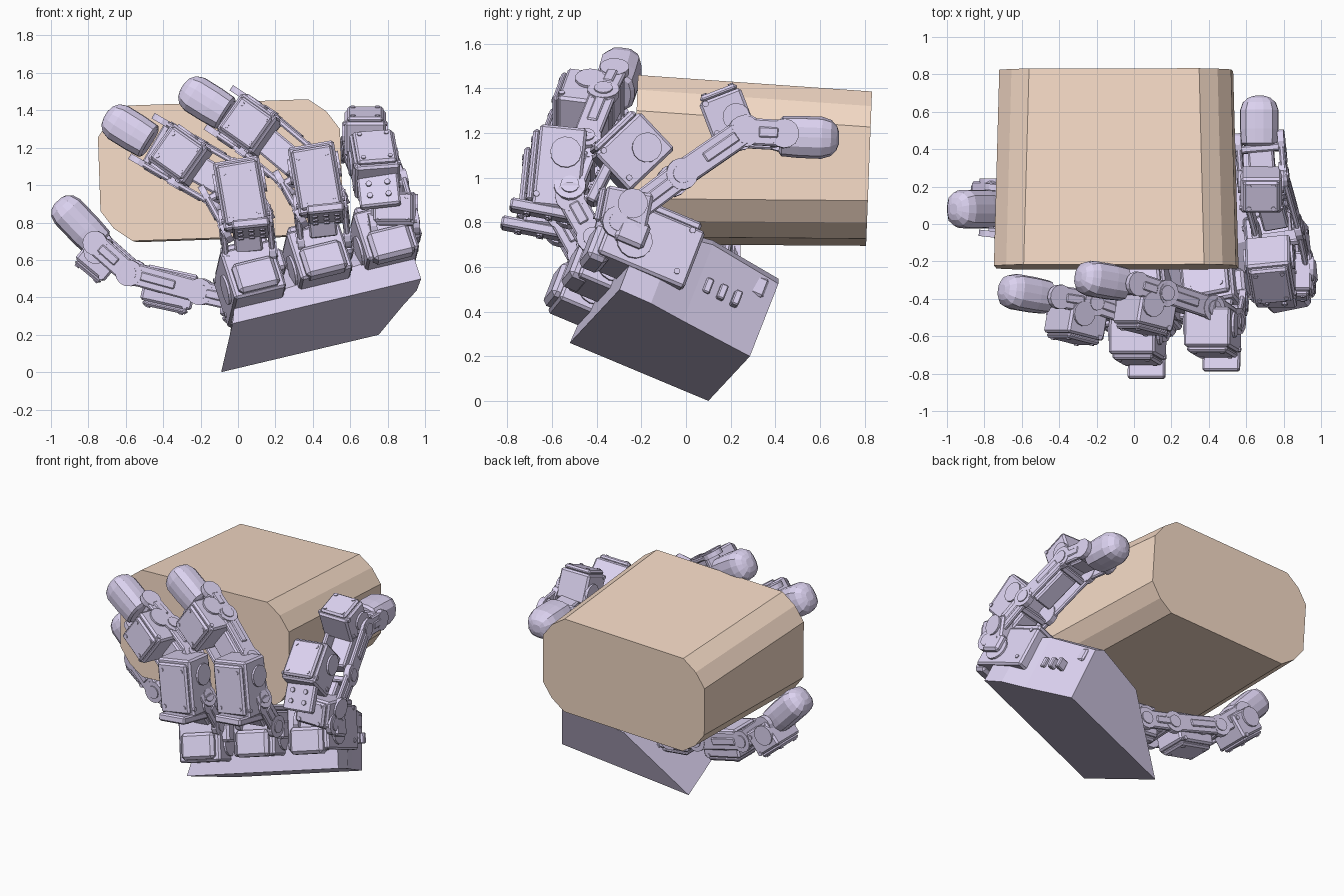
import bpy, bmesh
from math import pi, sin, cos, radians
from mathutils import Matrix, Vector as V

if "Cube" in bpy.data.objects:
    bpy.data.objects.remove(bpy.data.objects["Cube"])


def material(name, col):
    m = bpy.data.materials.new(name)
    m.diffuse_color = (*col, 1)
    m.use_nodes = True
    m.node_tree.nodes["Principled BSDF"].inputs["Base Color"].default_value = m.diffuse_color
    return m


LILAC = material("lilac_plastic", (0.72, 0.65, 0.88))
TAN = material("tan_card", (0.92, 0.71, 0.57))


def finish(name, bm, mat):
    bmesh.ops.recalc_face_normals(bm, faces=bm.faces)
    me = bpy.data.meshes.new(name)
    bm.to_mesh(me)
    bm.free()
    me.materials.append(mat)
    ob = bpy.data.objects.new(name, me)
    bpy.context.collection.objects.link(ob)
    return ob


def frame(pos, d, out):
    """local z runs along the link, local y points outward, x is the hinge axis"""
    z = V(d).normalized()
    o = V(out)
    y = (o - z * o.dot(z)).normalized()
    x = y.cross(z)
    return Matrix.Translation(V(pos)) @ Matrix((x, y, z)).transposed().to_4x4()


def block(bm, M, c, s, bev=0.015):
    m = M @ Matrix.Translation(V(c)) @ Matrix.Diagonal((*s, 1))
    vs = bmesh.ops.create_cube(bm, size=1, matrix=m)["verts"]
    if bev:
        es = list({e for v in vs for e in v.link_edges})
        bmesh.ops.bevel(bm, geom=es, offset=bev, segments=1, affect='EDGES')


def disc(bm, M, c, r, h, axis='X', n=14):
    rot = {'X': Matrix.Rotation(pi / 2, 4, 'Y'), 'Y': Matrix.Rotation(pi / 2, 4, 'X'),
           'Z': Matrix.Identity(4)}[axis]
    bmesh.ops.create_cone(bm, cap_ends=True, segments=n, radius1=r, radius2=r, depth=h,
                          matrix=M @ Matrix.Translation(V(c)) @ rot)


def loft(bm, rings):
    rows = [[bm.verts.new(p) for p in ring] for ring in rings]
    n = len(rows[0])
    for a, b in zip(rows, rows[1:]):
        for i in range(n):
            bm.faces.new((a[i], a[(i + 1) % n], b[(i + 1) % n], b[i]))
    bm.faces.new(rows[0][::-1])
    bm.faces.new(rows[-1])


def servo(bm, pos, d, out, s):
    """motor case with a stepped lid, horn discs and screw heads"""
    M = frame(pos, d, out)
    w, h, l = s
    block(bm, M, (0, -h * .06, 0), (w, h * .88, l), 0.012)
    block(bm, M, (0, h * .43, 0), (w * .88, h * .14, l * .88), 0.012)
    for sx in (-1, 1):
        disc(bm, M, (sx * w * .5, -h * .15, l * .18), w * .28, 0.026)
        for sy in (-1, 1):
            disc(bm, M, (sx * w * .5, sy * h * .32, -l * .36), 0.014, 0.014, 'X', 8)
            disc(bm, M, (sx * w * .3, h * .5, sy * l * .32), 0.013, 0.012, 'Y', 8)


def yoke(bm, p, q, out, w=0.25, depth=0.12):
    """U bracket: two side arms with hinge discs and a cross web"""
    p, q = V(p), V(q)
    l = (q - p).length
    M = frame(p, q - p, out)
    for sx in (-1, 1):
        x = sx * w / 2
        block(bm, M, (x, 0, l / 2), (0.03, depth, l), 0.008)
        block(bm, M, (x * 1.1, 0, l * .6), (0.02, depth * .4, l * .5), 0.006)
        disc(bm, M, (x, 0, 0), depth * .6, 0.036)
        disc(bm, M, (x * 1.08, 0, 0), depth * .35, 0.03)
        disc(bm, M, (x, 0, l), depth * .55, 0.034)
    block(bm, M, (0, 0, l * .85), (w, depth * .85, 0.04), 0.008)
    block(bm, M, (0, 0, l * .45), (w * .6, depth * .7, l * .7), 0.01)


def fingertip(bm, p, q, out, r=0.103):
    """rounded pad with a squarish cross-section"""
    p, q = V(p), V(q)
    l = (q - p).length
    M = frame(p, q - p, out)
    rings = []
    prof = [(-.12, .78), (0, .95), (l / r * .3, 1), (l / r - .75, 1),
            (l / r - .35, .86), (l / r - .1, .58), (l / r, .28)]
    for t, k in prof:
        ring = []
        for i in range(14):
            a = 2 * pi * i / 14
            c, s = cos(a), sin(a)
            f = 1 / (abs(c) ** 3 + abs(s) ** 3) ** (1 / 3)
            ring.append(M @ V((c * f * r * k, s * f * r * k * .92, t * r)))
        rings.append(ring)
    loft(bm, rings)


# Carton: long edges chamfered, slightly larger toward the front
bm = bmesh.new()
bmesh.ops.create_cube(bm, size=1)
for v in bm.verts:
    wide, high = (1.295, .725) if v.co.y < 0 else (1.24, .66)
    v.co = V((v.co.x * wide, v.co.y * 1.05, v.co.z * high))
long_edges = [e for e in bm.edges if abs(e.verts[0].co.y - e.verts[1].co.y) > 1]
bmesh.ops.bevel(bm, geom=long_edges, offset=0.165, segments=2, profile=0.34, affect='EDGES')
box = finish("carton", bm, TAN)
box.matrix_world = (Matrix.Translation((-0.095, 0.295, 1.06)) @ Matrix.Rotation(radians(-2.2), 4, 'X')
                    @ Matrix.Rotation(radians(-2), 4, 'Y'))

# Palm frame: u across the knuckles, w toward the fingers, n away from the back plate
A = V((-.09, .10, 0.0))
u = V((.95, .21, .225)).normalized()
w = V((.09, -.92, .385)).normalized()
n = w.cross(u).normalized() * -1
if n.z < 0:
    n = -n
P = lambda a, b, c: A + u * a + w * b + n * c

# Palm shell
bm = bmesh.new()
sections = [(0, [(0, 0), (.885, 0), (.90, .36), (.84, .40), (.47, .36)]),
            (.35, [(0, 0), (.99, 0), (1.0, .38), (.93, .42), (.30, .33)]),
            (.52, [(0, 0), (1.05, 0), (1.05, .34), (.98, .38), (.12, .26)]),
            (.675, [(0, 0), (1.06, 0), (1.06, .14), (1.0, .18), (.04, .10)])]
loft(bm, [[P(a, b, c) for a, c in prof] for b, prof in sections])
M = frame(P(0, 0, 0), w, n)
sx = 1 if (M.to_3x3() @ V((1, 0, 0))).dot(u) > 0 else -1
for i in range(4):
    block(bm, M, (sx * .965, .20, .14 + i * .07), (.06, .07, .035), 0.006)
block(bm, M, (sx * .90, .31, .06), (.05, .09, .07), 0.01)
finish("palm", bm, LILAC)

# Knuckle motors along the front edge of the palm
for i, nm in enumerate(("left", "middle", "right")):
    bm = bmesh.new()
    servo(bm, P(.17 + .38 * i, .615, .24 + .02 * i), w, n, (.29, .32, .42))
    M = frame(P(.17 + .38 * i, .615, .24), w, n)
    block(bm, M, (0, -.06, .2), (.23, .17, .10), 0.02)
    block(bm, M, (.16, .02, .1), (.06, .12, .14), 0.015)
    finish("knuckle_motor_" + nm, bm, LILAC)


def finger(out, joints, motors, tip, width=0.25):
    bm = bmesh.new()
    for p, q in zip(joints, joints[1:]):
        yoke(bm, p, q, out, width)
    for pos, d, o, s in motors:
        servo(bm, pos, d, o, s)
    fingertip(bm, tip[0], tip[1], out)
    return bm


# Two front fingers curl up and to the left, the second set higher than the first
FRONT = (0, -1, 0)
for name, o1, o2, o3 in (("left_finger", (0, 0, 0), (0, 0, 0), (0, 0, 0)),
                         ("middle_finger", (.40, .04, .08), (.37, .05, .16), (.41, .07, .15))):
    o1, o2, o3 = V(o1), V(o2), V(o3)
    joints = [V((.06, -.46, .64)) + o1, V((.04, -.56, .82)) + o1, V((-.06, -.49, 1.0)) + o1,
              V((-.27, -.42, 1.12)) + o2, V((-.46, -.39, 1.23)) + o3]
    motors = [(V((.02, -.62, .95)) + o1, (-.17, .1, .98), FRONT, (.25, .24, .37)),
              (V((-.31, -.52, 1.16)) + o2, (-.78, .2, .55), FRONT, (.24, .22, .24))]
    tip = [V((-.48, -.39, 1.235)) + o3, V((-.705, -.35, 1.375)) + o3]
    bm = finger(FRONT, joints, motors, tip)
    M = frame(V((.07, -.65, .765)) + o1, (-.1, .19, .98), FRONT)
    block(bm, M, (0, 0, 0), (.20, .36, .05), 0.01)
    for a in (-.06, 0, .06):
        for b in (-.1, 0, .1):
            disc(bm, M, (a, b, -.027), 0.016, 0.012, 'Z', 8)
    finish(name, bm, LILAC)

# Right finger reaches back along the side of the carton
UP = (0, -.6, .8)
joints = [(.83, -.32, .79), (.77, -.04, 1.0), (.69, .25, 1.20), (.675, .43, 1.19)]
motors = [((.73, -.25, 1.12), (-.12, .72, .68), UP, (.24, .26, .28)),
          ((.83, -.28, .86), (0, .2, 1), FRONT, (.24, .24, .18)),
          ((.68, .18, 1.29), (0, .93, .36), UP, (.22, .22, .20))]
bm = finger(UP, joints, motors, [(.67, .43, 1.185), (.67, .685, 1.175)], 0.23)
M = frame((.75, -.37, 1.0), (-.1, .45, .9), FRONT)
block(bm, M, (0, 0, 0), (.22, .05, .26), 0.01)
for a in (-.05, .05):
    for b in (-.07, 0, .07):
        disc(bm, M, (a, .03, b), 0.016, 0.012, 'Y', 8)
finish("right_finger", bm, LILAC)

# Thumb runs out to the left beneath the carton
DOWN = (0, 0, -1)
joints = [(.02, .02, .38), (-.20, .03, .43), (-.57, .05, .53), (-.75, .07, .69)]
motors = [((.04, .0, .38), (-1, 0, .1), DOWN, (.25, .24, .26)),
          ((-.37, .05, .44), (-1, 0, .22), DOWN, (.22, .22, .28)),
          ((-.75, .11, .60), (-.75, 0, .62), DOWN, (.24, .19, .20))]
bm = finger(DOWN, joints, motors, [(-.75, .08, .69), (-.965, .08, .915)])
finish("thumb", bm, LILAC)
